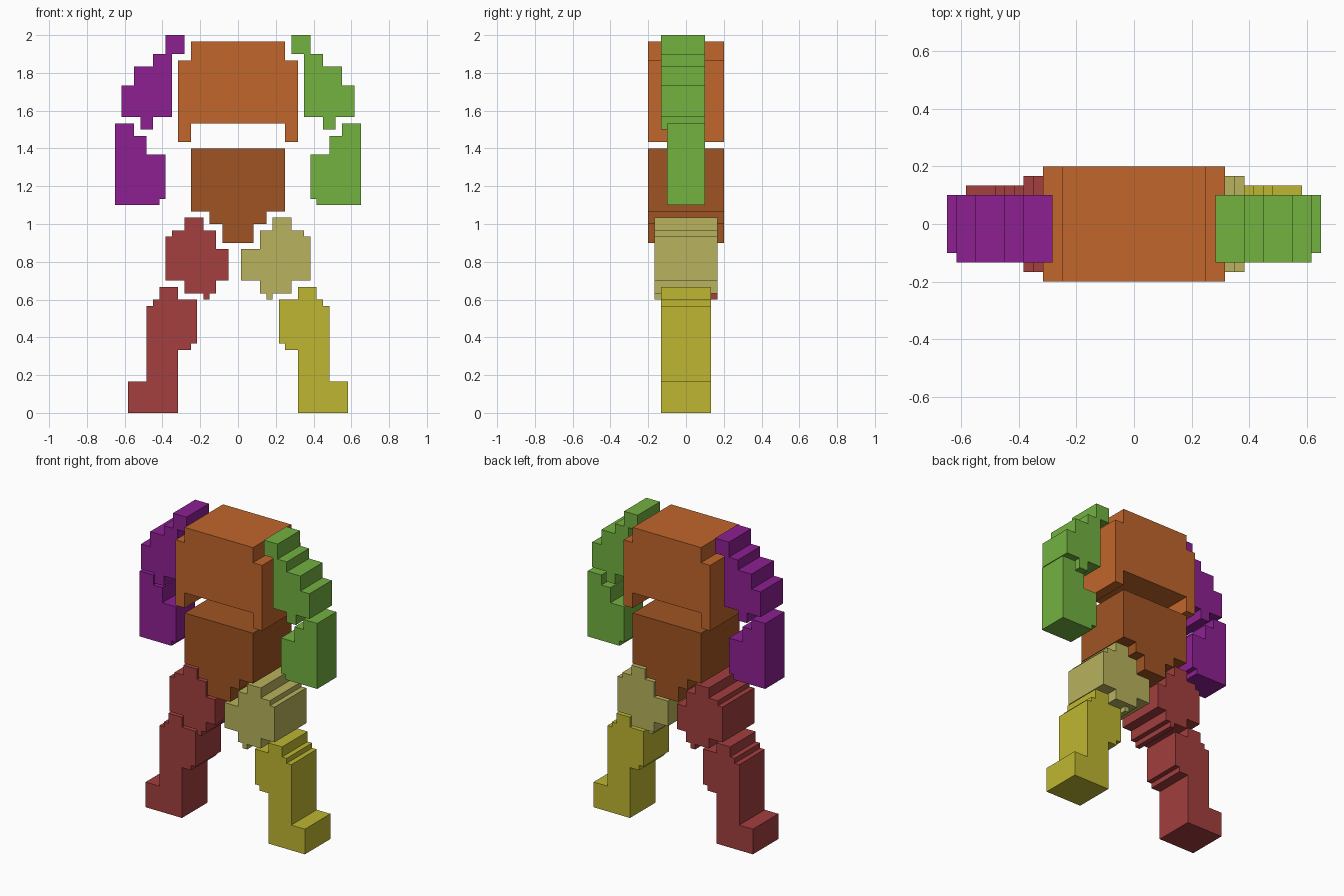
import bpy
import bmesh

cube = bpy.data.objects.get("Cube")
if cube:
    bpy.data.objects.remove(cube, do_unlink=True)

U = 1 / 30  # size of one block


def material(name, rgb):
    lin = [((c / 255 + 0.055) / 1.055) ** 2.4 for c in rgb]
    mat = bpy.data.materials.new(name)
    mat.use_nodes = True
    mat.diffuse_color = (*lin, 1)
    mat.node_tree.nodes["Principled BSDF"].inputs["Base Color"].default_value = (*lin, 1)
    return mat


orange = material("orange", (193, 102, 43))
brown = material("brown", (160, 84, 35))
purple = material("purple", (141, 32, 146))
green = material("green", (115, 177, 64))
red = material("red", (163, 62, 62))
khaki = material("khaki", (184, 178, 93))
yellow = material("yellow", (190, 182, 50))


def slab(name, outline, y0, y1, mat, side=1):
    """Extrude a front outline of (x, z) block corners from y0 to y1."""
    bm = bmesh.new()
    face = bm.faces.new([bm.verts.new((side * x * U, y0 * U, z * U)) for x, z in outline])
    ext = bmesh.ops.extrude_face_region(bm, geom=[face], use_keep_orig=True)
    moved = [v for v in ext["geom"] if isinstance(v, bmesh.types.BMVert)]
    bmesh.ops.translate(bm, verts=moved, vec=(0, (y1 - y0) * U, 0))
    bmesh.ops.recalc_face_normals(bm, faces=bm.faces)
    mesh = bpy.data.meshes.new(name)
    bm.to_mesh(mesh)
    bm.free()
    mesh.materials.append(mat)
    obj = bpy.data.objects.new(name, mesh)
    bpy.context.collection.objects.link(obj)
    return obj


def both_halves(half):
    """Complete a right-hand outline with its mirror image."""
    return half + [(-x, z) for x, z in reversed(half)]


# Body
slab("chest", both_halves([(7.5, 59), (7.5, 56), (9.5, 56), (9.5, 43), (7.5, 43), (7.5, 46)]),
     -6, 6, orange)
slab("belly", both_halves([(7.5, 42), (7.5, 32), (4.5, 32), (4.5, 30), (2.5, 30), (2.5, 27)]),
     -6, 6, brown)

# Limb outlines on the +x side
upper_arm = [(8.5, 60), (11.5, 60), (11.5, 57), (13.5, 57), (13.5, 55), (16.5, 55),
             (16.5, 52), (18.5, 52), (18.5, 47), (15.5, 47), (15.5, 45), (13.5, 45),
             (13.5, 47), (10.5, 47), (10.5, 57), (8.5, 57)]
forearm = [(16.5, 46), (19.5, 46), (19.5, 33), (12.5, 33), (12.5, 34), (11.5, 34),
           (11.5, 41), (14.5, 41), (14.5, 44), (16.5, 44)]
shin = [(9.5, 20), (12.5, 20), (12.5, 18), (13.5, 18), (13.5, 17), (14.5, 17),
        (14.5, 5), (17.5, 5), (17.5, 0), (9.5, 0), (9.5, 10), (7.5, 10),
        (7.5, 11), (6.5, 11), (6.5, 18), (9.5, 18)]


def thigh(inner):
    return [(5.5, 31), (8.5, 31), (8.5, 29), (10.5, 29), (10.5, 28), (11.5, 28),
            (11.5, 21), (8.5, 21), (8.5, 19), (3.5, 19), (3.5, 21), (inner, 21),
            (inner, 26), (3.5, 26), (3.5, 29), (5.5, 29)]


knee_peg = [(4.5, 19), (5.5, 19), (5.5, 18), (4.5, 18)]

# Arms and legs: side, colours, thigh inner edge, back end of the knee peg
for label, side, arm_mat, thigh_mat, shin_mat, inner, peg_back in (
        ("left", 1, green, khaki, yellow, 0.5, 4),
        ("right", -1, purple, red, red, 1.5, 5)):
    slab(label + "_upper_arm", upper_arm, -4, 3, arm_mat, side)
    slab(label + "_forearm", forearm, -3, 3, arm_mat, side)
    slab(label + "_thigh", thigh(inner), -5, 5, thigh_mat, side)
    slab(label + "_knee_peg", knee_peg, -5, peg_back, thigh_mat, side)
    slab(label + "_shin_and_foot", shin, -4, 4, shin_mat, side)
